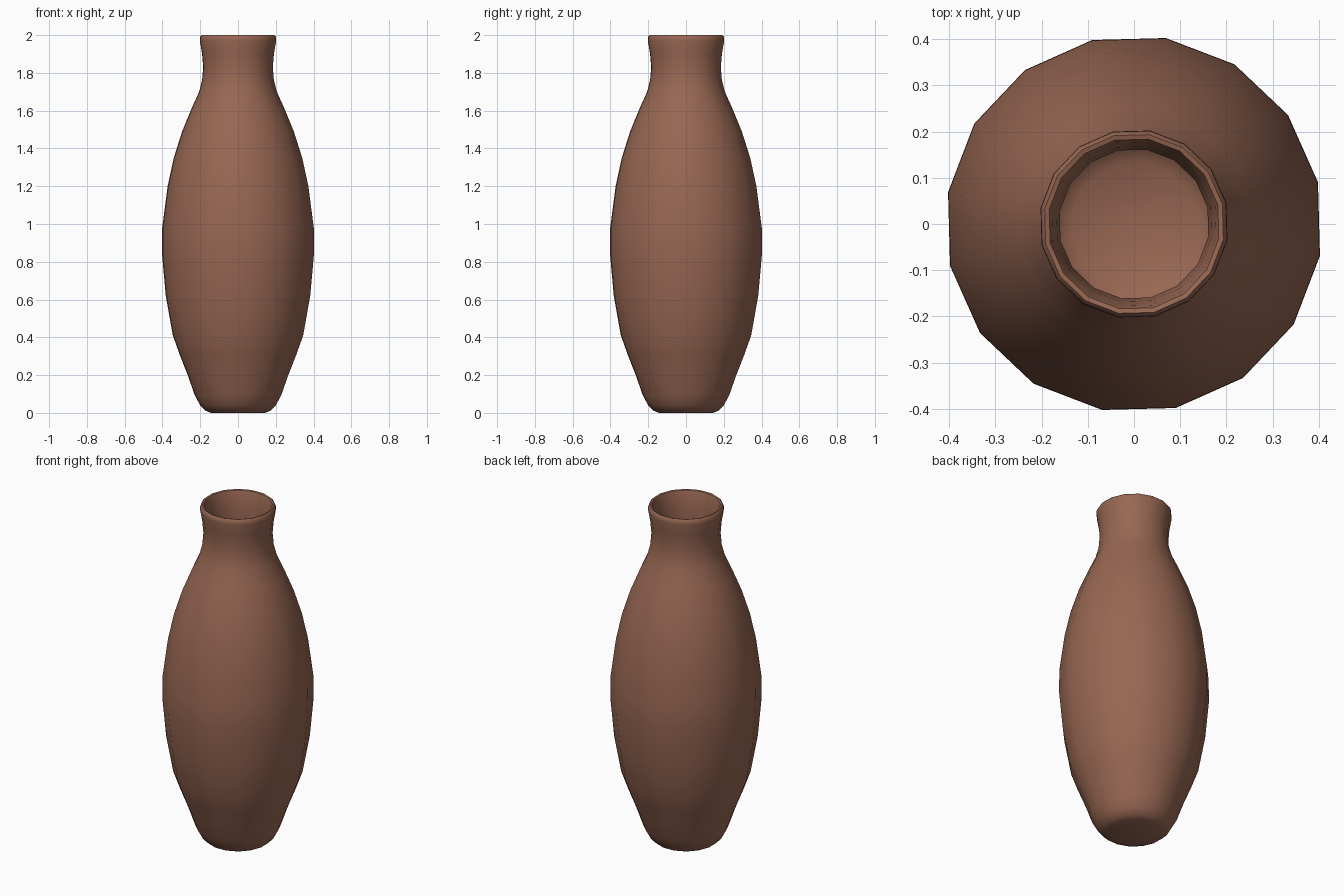
import bpy, bmesh, math

if "Cube" in bpy.data.objects:
    bpy.data.objects.remove(bpy.data.objects["Cube"])

SIDES = 16
TWIST = math.radians(12.8)

# Outer wall from base to rim, over the lip, then down the inside (radius, z)
profile = [
    (0.145, 0.0), (0.175, 0.012), (0.203, 0.04), (0.233, 0.095), (0.270, 0.20),
    (0.312, 0.305), (0.350, 0.41), (0.388, 0.62), (0.408, 0.84), (0.407, 0.98),
    (0.378, 1.20), (0.345, 1.35), (0.300, 1.49), (0.252, 1.605), (0.209, 1.70),
    (0.193, 1.76), (0.187, 1.83), (0.193, 1.90), (0.205, 1.97), (0.204, 1.99),
    (0.196, 2.0), (0.186, 1.997), (0.180, 1.98), (0.170, 1.91), (0.163, 1.83),
    (0.168, 1.76), (0.182, 1.70), (0.226, 1.605), (0.274, 1.49), (0.319, 1.35),
    (0.352, 1.20), (0.381, 0.98), (0.382, 0.84), (0.362, 0.62), (0.325, 0.41),
    (0.246, 0.20), (0.180, 0.06), (0.135, 0.03),
]

bm = bmesh.new()
rings = []
for r, z in profile:
    ring = []
    for i in range(SIDES):
        a = TWIST + 2 * math.pi * i / SIDES
        ring.append(bm.verts.new((r * math.cos(a), r * math.sin(a), z)))
    rings.append(ring)

# Walls
for low, high in zip(rings, rings[1:]):
    for i in range(SIDES):
        j = (i + 1) % SIDES
        bm.faces.new((low[i], low[j], high[j], high[i]))

# Underside and inner floor
bm.faces.new(list(reversed(rings[0])))
bm.faces.new(rings[-1])

mesh = bpy.data.meshes.new("vase")
bm.to_mesh(mesh)
bm.free()

clay = bpy.data.materials.new("brown_clay")
clay.diffuse_color = (0.31, 0.135, 0.085, 1)
clay.use_nodes = True
clay.node_tree.nodes["Principled BSDF"].inputs["Base Color"].default_value = clay.diffuse_color
mesh.materials.append(clay)

vase = bpy.data.objects.new("vase", mesh)
bpy.context.collection.objects.link(vase)
bpy.context.view_layer.objects.active = vase
vase.select_set(True)
bpy.ops.object.shade_smooth_by_angle(angle=math.radians(50))
